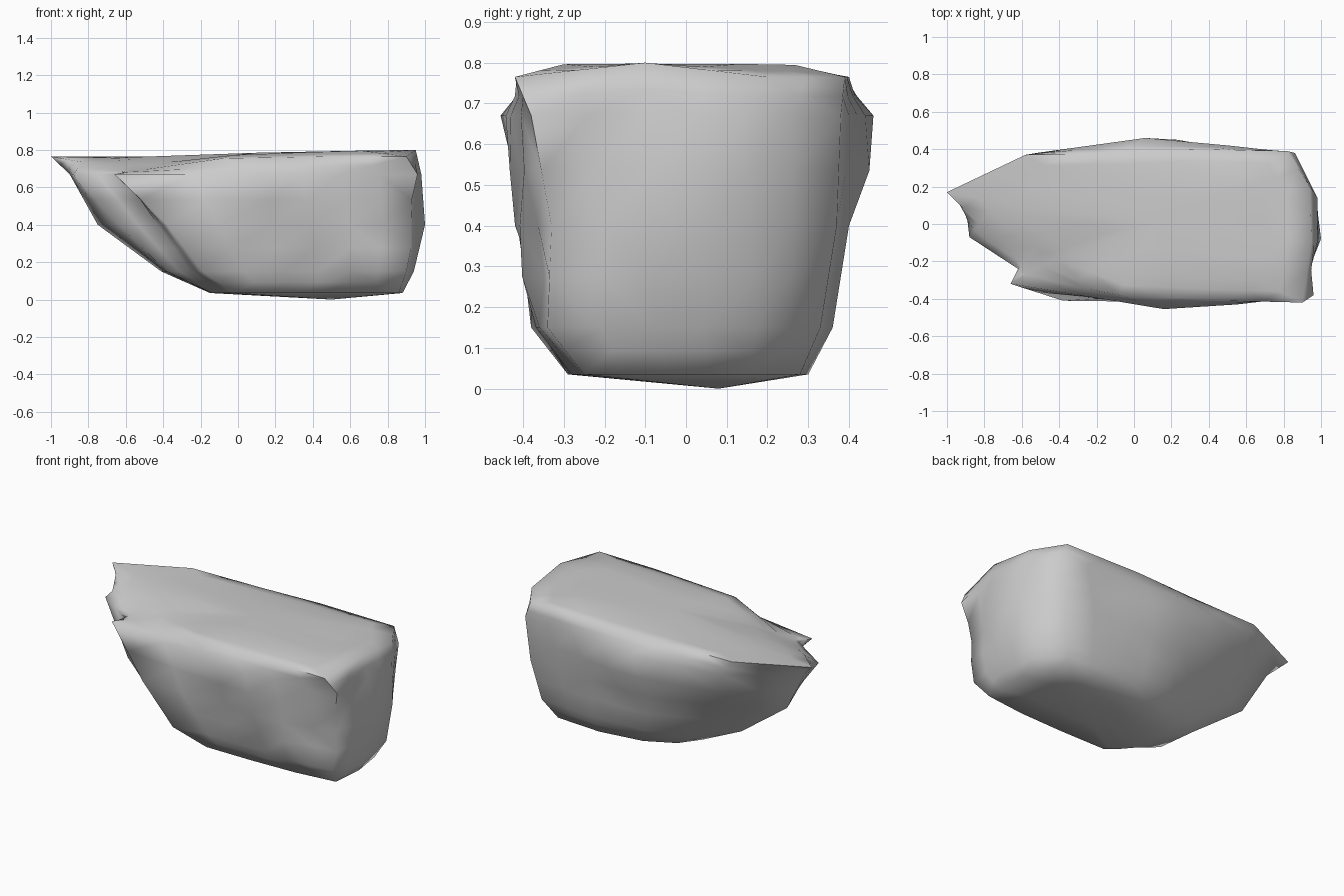
import bpy, bmesh, math

if "Cube" in bpy.data.objects:
    bpy.data.objects.remove(bpy.data.objects["Cube"])

# Horizontal contours of the boulder, from the pointed left end round the front
levels = [
    (0.035, [(-.15, .05), (-.14, -.17), (-.08, -.24), (-.02, -.29), (.3, -.29), (.6, -.28), (.86, -.25),
             (.88, -.05), (.85, .15), (.7, .28), (.4, .3), (.12, .26), (-.06, .17)]),
    (0.15, [(-.41, .03), (-.38, -.22), (-.25, -.3), (-.19, -.38), (.25, -.35), (.6, -.37), (.9, -.34),
            (.94, -.08), (.92, .17), (.78, .33), (.4, .36), (.05, .34), (-.22, .2)]),
    (0.40, [(-.75, .06), (-.64, -.19), (-.43, -.29), (-.38, -.41), (.18, -.41), (.6, -.42), (.95, -.33),
            (1, -.08), (.97, .16), (.83, .37), (.4, .4), (-.02, .4), (-.46, .24)]),
    (0.67, [(-.9, .1), (-.88, -.07), (-.62, -.24), (-.66, -.32), (.16, -.455), (.55, -.43), (.96, -.38),
            (.98, -.1), (.98, .14), (.86, .38), (.5, .42), (.06, .46), (-.52, .38)]),
    (0.765, [(-1, .17), (-.83, 0), (-.64, -.14), (-.5, -.22), (-.08, -.38), (.5, -.41), (.9, -.42),
             (.95, -.1), (.94, .2), (.82, .39), (.3, .4), (-.1, .38), (-.58, .37)]),
]

bm = bmesh.new()
rings = [[bm.verts.new((x, y, z)) for x, y in pts] for z, pts in levels]

# Slightly raised top ring, then a sunken front-left rim
cx, cy, k = 0.1, -0.02, 0.7
rings.append([bm.verts.new((cx + (v.co.x - cx) * k, cy + (v.co.y - cy) * k, 0.778 + 0.02 * v.co.x))
              for v in rings[-1]])
for i, drop in ((1, .03), (2, .06), (3, .07), (4, .01)):
    rings[-2][i].co.z -= drop
    rings[-1][i].co.z -= drop * 0.4
rings[-2][7].co.z = 0.8

# Sides
n = len(rings[0])
for a, b in zip(rings, rings[1:]):
    for i in range(n):
        j = (i + 1) % n
        bm.faces.new((a[i], a[j], b[j], b[i]))

# Bottom and top fans
low = bm.verts.new((0.5, 0.08, 0))
high = bm.verts.new((0.1, 0, 0.785))
for i in range(n):
    j = (i + 1) % n
    bm.faces.new((rings[0][j], rings[0][i], low))
    bm.faces.new((rings[-1][i], rings[-1][j], high))

# Weathering: diagonal ridges in front, a bulge and undercut ledge behind, a corner groove
bmesh.ops.subdivide_edges(bm, edges=bm.edges[:], cuts=1, use_grid_fill=True)
for v in bm.verts:
    x, y, z = v.co
    if y < -0.3 and 0.1 < z < 0.62 and -0.15 < x < 0.85:
        v.co.y += 0.006 + 0.014 * math.sin(13 * (x + z))
    if y > 0.35 and 0.45 < z < 0.62 and -0.15 < x < 0.3:
        v.co.y = 0.45
    if y > 0.2 and 0.45 < z < 0.62 and x < -0.15:
        v.co.y += 0.03
    if x > 0.9 and -0.36 < y < -0.18 and 0.3 < z < 0.72:
        v.co.x -= 0.025
bmesh.ops.triangulate(bm, faces=bm.faces[:])
bmesh.ops.recalc_face_normals(bm, faces=bm.faces[:])

mesh = bpy.data.meshes.new("boulder")
bm.to_mesh(mesh)
bm.free()
boulder = bpy.data.objects.new("boulder", mesh)
bpy.context.collection.objects.link(boulder)
bpy.context.view_layer.objects.active = boulder
boulder.select_set(True)
bpy.ops.object.shade_smooth_by_angle(angle=math.radians(80))
